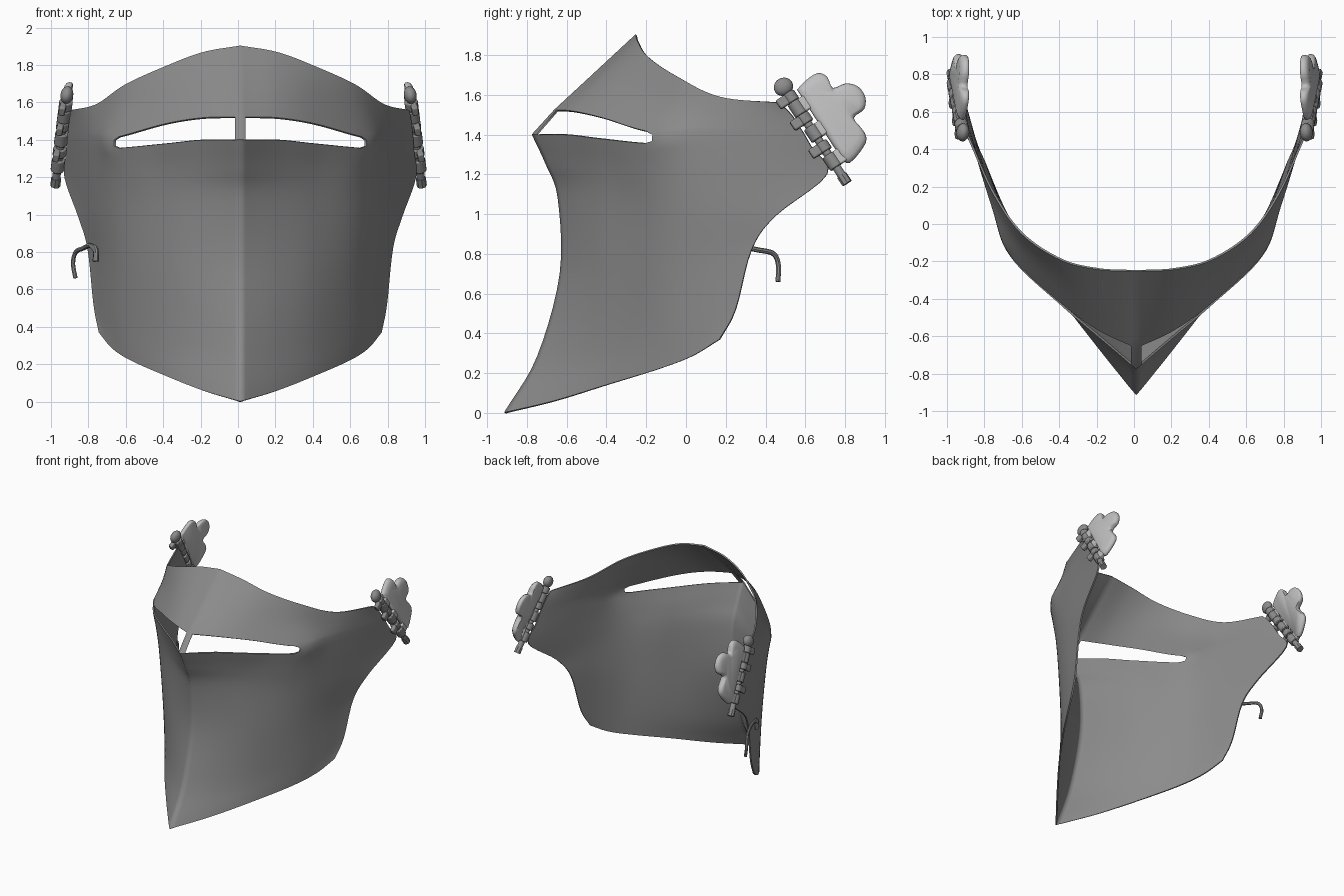
import bpy, bmesh, math
from mathutils import Vector, Matrix

if "Cube" in bpy.data.objects:
    bpy.data.objects.remove(bpy.data.objects["Cube"])


def material(name, value):
    m = bpy.data.materials.new(name)
    m.use_nodes = True
    colour = (value, value, value, 1)
    m.diffuse_color = colour
    m.node_tree.nodes["Principled BSDF"].inputs["Base Color"].default_value = colour
    return m


STEEL = material("grey steel", 0.26)
PALE = material("pale steel", 0.52)


def finish(bm, name, mat=STEEL, mirror=True, angle=35, shift=0.003):
    bmesh.ops.recalc_face_normals(bm, faces=bm.faces)
    mesh = bpy.data.meshes.new(name)
    bm.to_mesh(mesh)
    bm.free()
    ob = bpy.data.objects.new(name, mesh)
    bpy.context.collection.objects.link(ob)
    mesh.materials.append(mat)
    ob.location.x = shift
    bpy.ops.object.select_all(action="DESELECT")
    ob.select_set(True)
    bpy.context.view_layer.objects.active = ob
    bpy.ops.object.shade_smooth_by_angle(angle=math.radians(angle))
    if mirror:
        mod = ob.modifiers.new("Mirror", "MIRROR")
        mod.use_clip = True
        mod.merge_threshold = 0.002
    return ob


def spline(points, steps):
    """Smooth path through the points."""
    p = [Vector(q) for q in points]
    p = [2 * p[0] - p[1]] + p + [2 * p[-1] - p[-2]]
    out = []
    for i in range(1, len(p) - 2):
        a, b, c, d = p[i - 1:i + 3]
        for k in range(steps):
            t = k / steps
            out.append(0.5 * (2 * b + (c - a) * t + (2 * a - 5 * b + 4 * c - d) * t * t
                              + (3 * b - a - 3 * c + d) * t ** 3))
    return out + [p[-2]]


# Visor shell: half rows from the centre ridge to the rear edge
LOWER = [
    [(0, -.91, 0), (.2, -.66, .06), (.4, -.4, .14), (.58, -.14, .22), (.68, .03, .285), (.752, .17, .37)],
    [(0, -.745, .28), (.2, -.57, .3), (.4, -.37, .34), (.6, -.12, .4), (.7, .06, .44), (.78, .25, .52)],
    [(0, -.63, .7), (.2, -.51, .7), (.39, -.37, .7), (.59, -.16, .71), (.71, .05, .74), (.812, .33, .82)],
    [(0, -.64, 1.08), (.2, -.51, 1.07), (.39, -.37, 1.05), (.61, -.17, 1.03), (.74, .06, 1.02), (.862, .45, .99)],
    [(0, -.7, 1.25), (.2, -.545, 1.24), (.395, -.39, 1.23), (.63, -.18, 1.21), (.765, .1, 1.2), (.935, .71, 1.2)],
    [(0, -.77, 1.4), (.2, -.6, 1.4), (.4, -.43, 1.38), (.67, -.17, 1.355), (.77, .1, 1.36), (.925, .63, 1.34)],
]
UPPER = [
    [(0, -.66, 1.52), (.2, -.565, 1.515), (.4, -.42, 1.483), (.67, -.165, 1.41), (.77, .1, 1.42), (.92, .59, 1.41)],
    [(0, -.46, 1.705), (.2, -.405, 1.69), (.39, -.305, 1.64), (.63, -.1, 1.55), (.768, .14, 1.5), (.91, .53, 1.5)],
    [(0, -.25, 1.9), (.2, -.24, 1.865), (.4, -.19, 1.79), (.61, -.05, 1.695), (.765, .17, 1.59), (.9, .47, 1.56)],
]
ACROSS = 8
SLIT_END = 3 * ACROSS


def patch(rows):
    columns = [spline(c, 5) for c in zip(*[spline(r, ACROSS) for r in rows])]
    return list(zip(*columns))


lower = patch(LOWER)
slit_row = len(lower) - 1
bm = bmesh.new()
verts = [[bm.verts.new(p) for p in row] for row in lower + patch(UPPER)]
for r in range(len(verts) - 1):
    for c in range(len(verts[0]) - 1):
        # The eye slit stays open beside the narrow centre bar
        if r == slit_row and 1 <= c < SLIT_END:
            continue
        bm.faces.new((verts[r][c], verts[r][c + 1], verts[r + 1][c + 1], verts[r + 1][c]))
# Taper the outer end of the slit
low, high = verts[slit_row][SLIT_END], verts[slit_row + 1][SLIT_END]
gap = (high.co - low.co) * .22
low.co += gap
high.co -= gap
# Crisp rims everywhere but on the centre ridge
for e in bm.edges:
    if e.is_boundary and max(v.co.x for v in e.verts) > .001:
        e.smooth = False
visor = finish(bm, "visor", angle=40, shift=.012)
solid = visor.modifiers.new("Thickness", "SOLIDIFY")
solid.thickness = 0.011
solid.offset = 0

# Hinge frame: local x along the pin, y away from the visor, z outward
origin = Vector((.918, .49, 1.64))
along = Vector((.06, .31, -.47)).normalized()
away = Vector((-.15, .835, .55))
away = (away - along * away.dot(along)).normalized()
out = -along.cross(away) if along.cross(away).x < 0 else along.cross(away)
FRAME = Matrix.Translation(origin) @ Matrix((along, away, out)).transposed().to_4x4()


def rod(bm, a0, a1, radius, sides=16):
    m = FRAME @ Matrix.Translation(((a0 + a1) / 2, 0, 0)) @ Matrix.Rotation(math.pi / 2, 4, "Y")
    bmesh.ops.create_cone(bm, cap_ends=True, segments=sides, radius1=radius, radius2=radius,
                          depth=a1 - a0, matrix=m)


def box(bm, centre, size):
    bmesh.ops.create_cube(bm, size=1, matrix=FRAME @ Matrix.Translation(centre) @ Matrix.Diagonal((*size, 1)))


def bevel(ob, width):
    mod = ob.modifiers.new("Bevel", "BEVEL")
    mod.width = width
    mod.segments = 2
    mod.limit_method = "ANGLE"
    mod.angle_limit = math.radians(40)


# Pins with round heads
bm = bmesh.new()
rod(bm, -.01, .585, .022)
rod(bm, .535, .585, .027, 8)
bmesh.ops.create_uvsphere(bm, u_segments=20, v_segments=12, radius=1,
                          matrix=FRAME @ Matrix.Diagonal((.046, .05, .034, 1)))
finish(bm, "hinge_pins")

# Barrels and tabs alternate between the visor and the outer leaf
VISOR_SPOTS, LEAF_SPOTS = (.065, .195, .365), (.13, .28, .45)
bm = bmesh.new()
for spots, half in ((VISOR_SPOTS, .026), (LEAF_SPOTS, .038)):
    for a in spots:
        rod(bm, a - half, a + half, .036)
bevel(finish(bm, "hinge_barrels"), .006)
for name, spots, half, side, mat in (("visor_tabs", VISOR_SPOTS, .026, -1, STEEL),
                                     ("leaf_tabs", LEAF_SPOTS, .038, 1, PALE)):
    bm = bmesh.new()
    for a in spots:
        box(bm, (a, side * .045, .01), (half * 2, .06, .034))
    bevel(finish(bm, name, mat), .008)

# Three lobed hinge leaves with a padded outer face
OUTLINE = [(.05, .05), (.035, .11), (.035, .18), (.075, .212), (.14, .205), (.155, .27), (.2, .315),
           (.265, .318), (.315, .28), (.325, .21), (.41, .215), (.465, .19), (.505, .07), (.46, .045)]
bm = bmesh.new()
ring = spline([(a, o, 0) for a, o in OUTLINE], 3)
middle = Vector((.26, .14, 0))
loops = []
for scale, height in ((.96, -.01), (1, -.003), (1, .01), (.97, .022), (.9, .031), (.76, .037)):
    loops.append([bm.verts.new(FRAME @ (middle + (p - middle) * scale + Vector((0, 0, height)))) for p in ring])
n = len(ring)
for inner, outer in zip(loops, loops[1:]):
    for i in range(n):
        j = (i + 1) % n
        bm.faces.new((inner[i], inner[j], outer[j], outer[i]))
bm.faces.new(loops[0])
bm.faces.new(loops[-1])
finish(bm, "hinge_leaves", PALE, angle=60)

# Bent hook on the right edge with a flat tongue lying on the shell
path = spline([(-.765, .155, .75), (-.765, .165, .81), (-.795, .26, .835), (-.83, .36, .82),
               (-.87, .44, .80), (-.885, .465, .74), (-.872, .462, .66)], 6)
bm = bmesh.new()
rings = []
for i, p in enumerate(path):
    t = (path[min(i + 1, len(path) - 1)] - path[max(i - 1, 0)]).normalized()
    side = t.cross(Vector((-.95, -.3, .1))).normalized()
    up = side.cross(t)
    wide = .013 + .024 * max(0, 1 - i / 10)
    rings.append([bm.verts.new(p + side * math.cos(k * math.pi / 4) * wide + up * math.sin(k * math.pi / 4) * .012)
                  for k in range(8)])
for first, second in zip(rings, rings[1:]):
    for k in range(8):
        bm.faces.new((first[k], first[(k + 1) % 8], second[(k + 1) % 8], second[k]))
bm.faces.new(rings[0])
bm.faces.new(rings[-1])
finish(bm, "hook", mirror=False)
